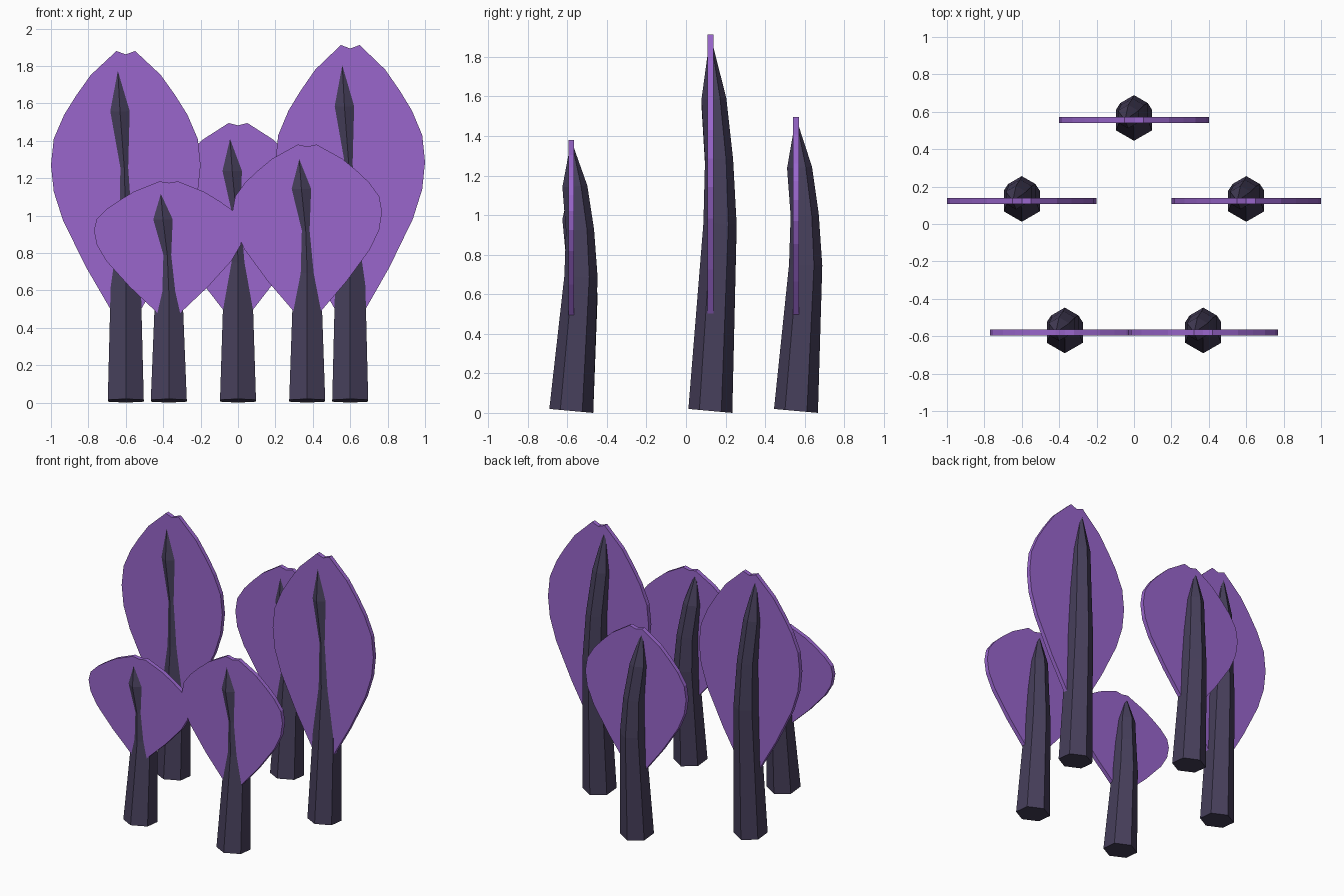
import bpy, bmesh, math

if "Cube" in bpy.data.objects:
    bpy.data.objects.remove(bpy.data.objects["Cube"])


def material(name, rgb):
    m = bpy.data.materials.new(name)
    m.diffuse_color = (*rgb, 1)
    m.use_nodes = True
    m.node_tree.nodes["Principled BSDF"].inputs["Base Color"].default_value = m.diffuse_color
    return m


BARK = material("dark bark", (0.062, 0.050, 0.104))
LEAF = material("purple leaf", (0.319, 0.133, 0.604))


def finish(name, bm, mat, loc):
    bmesh.ops.recalc_face_normals(bm, faces=bm.faces)
    me = bpy.data.meshes.new(name)
    bm.to_mesh(me)
    bm.free()
    me.materials.append(mat)
    ob = bpy.data.objects.new(name, me)
    ob.location = loc
    bpy.context.collection.objects.link(ob)


# Trunk rings: height fraction, x offset, y offset, radius, tilt
RINGS = [(0.0, 0, 0, 0.111, -0.09),
         (0.5, 0, 0.049, 0.084, -0.03),
         (0.67, -0.008, 0.044, 0.071, 0.06),
         (0.83, -0.031, 0.018, 0.063, 0.06),
         (0.978, -0.046, 0.002, 0.008, 0.0)]


def trunk(name, x, y, h):
    bm = bmesh.new()
    rings = []
    for t, ox, oy, r, tilt in RINGS:
        ring = []
        for k in range(6):
            a = math.pi / 2 + k * math.pi / 3
            dy = r * math.sin(a)
            z = max(0, t * h + tilt * dy + (0.01 if t == 0 else 0))
            ring.append(bm.verts.new((ox + r * math.cos(a), oy + dy, z)))
        rings.append(ring)
    for a, b in zip(rings, rings[1:]):
        for k in range(6):
            bm.faces.new((a[k], a[k - 1], b[k - 1], b[k]))
    bm.faces.new(rings[0])
    bm.faces.new(rings[-1])
    finish(name, bm, BARK, (x, y, 0))


# Half outline of a leaf: half width, fraction of lower / upper part
LOWER = [(0.085, 0.165), (0.21, 0.40), (0.335, 0.675), (0.385, 0.845), (0.4, 1)]
UPPER = [(0.385, 0.23), (0.33, 0.44), (0.265, 0.61), (0.187, 0.79), (0.05, 1)]


def leaf(name, x, y, h):
    base, wide = 0.53 - 0.094 * h, 0.33 + 0.5 * h
    side = [(w, base + f * (wide - base)) for w, f in LOWER]
    side += [(w, wide + f * (h - wide)) for w, f in UPPER]
    notch = wide + 0.97 * (h - wide)
    outline = [(0, base)] + side + [(0, notch)] + [(-w, z) for w, z in side[::-1]]
    bm = bmesh.new()
    face = bm.faces.new([bm.verts.new((w, -0.015, z)) for w, z in outline])
    ext = bmesh.ops.extrude_face_region(bm, geom=[face], use_keep_orig=True)
    verts = [v for v in ext["geom"] if isinstance(v, bmesh.types.BMVert)]
    bmesh.ops.translate(bm, verts=verts, vec=(0, 0.03, 0))
    finish(name, bm, LEAF, (x, y, 0))


# Five trees: name, x, y, total height
for name, x, y, h in [("back", 0, 0.556, 1.495),
                      ("left", -0.6, 0.123, 1.88),
                      ("right", 0.6, 0.123, 1.912),
                      ("front_left", -0.37, -0.58, 1.183),
                      ("front_right", 0.37, -0.58, 1.38)]:
    trunk(name + "_trunk", x, y, h)
    leaf(name + "_leaf", x, y, h)
